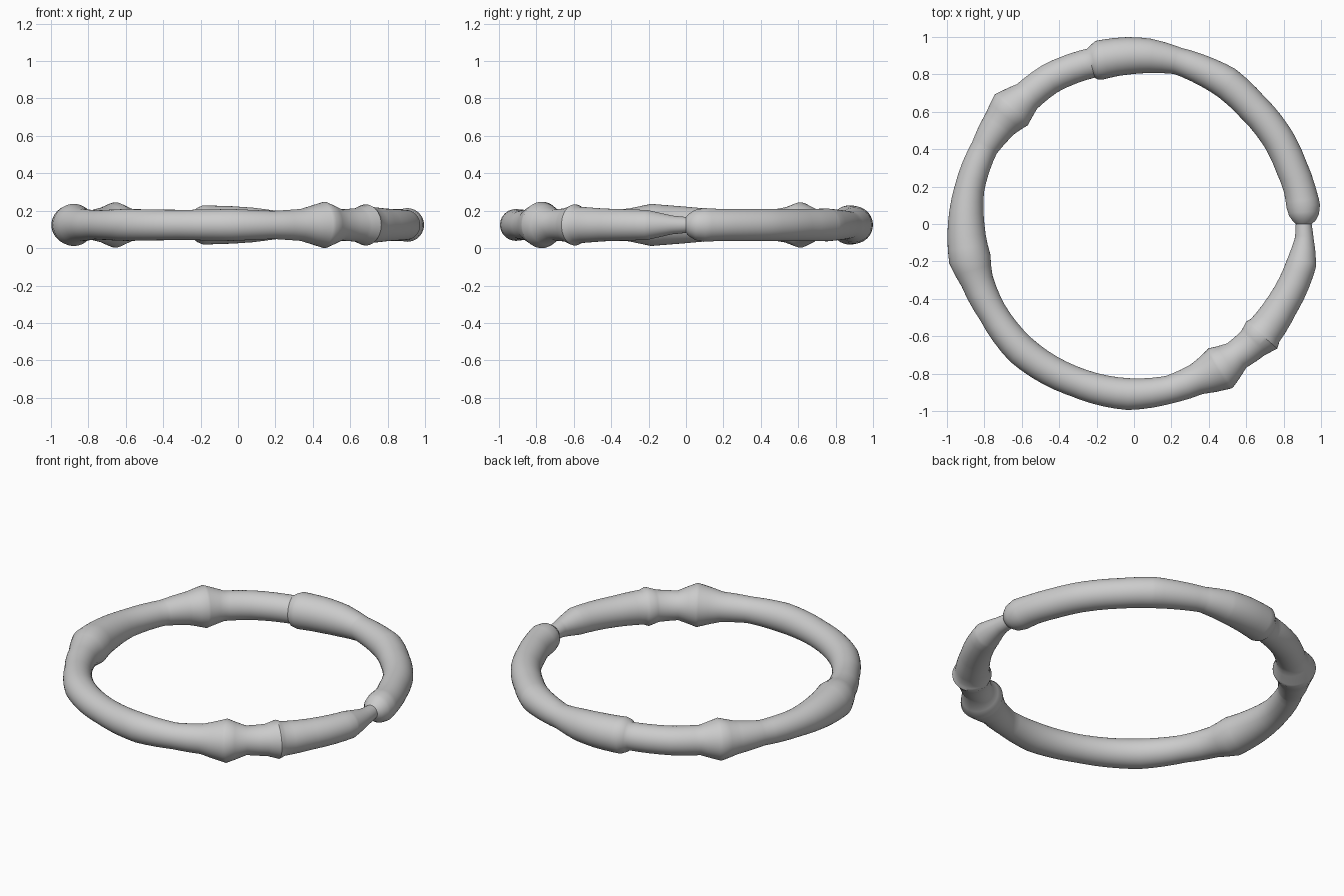
import bpy
import bmesh
from math import sin, cos, radians, tau

# Remove the default object
default_cube = bpy.data.objects.get("Cube")
if default_cube:
    bpy.data.objects.remove(default_cube, do_unlink=True)

SIDES = 40
STEP_DEGREES = 4

# Hand-shaped swelling of the ring: angle, inner radius, outer radius
# (radii in hundredths), with close pairs where the surface creases
SWELLING = [
    (0, 86.5, 95), (1, 85, 97), (3, 83, 99), (6, 82, 100), (12, 82, 99),
    (20, 81, 98), (30, 81, 98), (45, 80.5, 97.5), (57, 81.5, 99),
    (66, 82, 98), (75, 83, 97.5), (85, 81, 99.5), (92, 80, 100),
    (102, 79, 100), (104, 79.5, 98), (105, 81, 97), (120, 81.5, 98),
    (130, 80.5, 97.5), (137, 77.5, 101.7), (143, 80, 99), (153, 82.5, 97),
    (168, 82, 98), (180, 80, 99.5), (192, 78.5, 101), (200, 80.5, 98),
    (212, 81.5, 97), (228, 82, 99), (250, 82, 98), (268, 82.5, 99.5),
    (282, 83, 98), (292, 81, 98), (301, 77.5, 102.3), (308, 81, 97.5),
    (315, 81, 99), (319, 79.5, 101.5), (321, 80.5, 100), (331, 81.5, 99),
    (347, 84, 100), (355, 86.3, 96.5), (360, 86.8, 94.8),
]


def swelling_at(angle):
    """Interpolate inner and outer radius at an angle in degrees."""
    for (a0, in0, out0), (a1, in1, out1) in zip(SWELLING, SWELLING[1:]):
        if a0 <= angle <= a1:
            t = (angle - a0) / (a1 - a0)
            return (in0 + (in1 - in0) * t) / 100, (out0 + (out1 - out0) * t) / 100


def make_material(name, color):
    mat = bpy.data.materials.new(name)
    mat.use_nodes = True
    mat.diffuse_color = color
    mat.node_tree.nodes["Principled BSDF"].inputs["Base Color"].default_value = color
    return mat


def build_ring(name, material):
    # Regular stations plus every shaped station, so creases stay crisp
    stations = {key[0] for key in SWELLING} | set(range(0, 360, STEP_DEGREES))
    stations = sorted(stations - {360})
    height = max(outer - inner for _, inner, outer in SWELLING) / 200

    bm = bmesh.new()
    loops = []
    for angle in stations:
        inner, outer = swelling_at(angle)
        centre, radius = (inner + outer) / 2, (outer - inner) / 2
        turn = radians(angle)
        loop = []
        for i in range(SIDES):
            around = tau * i / SIDES
            reach = centre + radius * cos(around)
            loop.append(bm.verts.new((reach * cos(turn), reach * sin(turn),
                                      height + radius * sin(around))))
        loops.append(loop)

    # Bridge neighbouring sections into a closed tube
    for loop, following in zip(loops, loops[1:] + loops[:1]):
        for i in range(SIDES):
            j = (i + 1) % SIDES
            bm.faces.new((loop[i], following[i], following[j], loop[j]))
    bmesh.ops.recalc_face_normals(bm, faces=bm.faces)

    mesh = bpy.data.meshes.new(name)
    bm.to_mesh(mesh)
    bm.free()
    mesh.materials.append(material)
    ring = bpy.data.objects.new(name, mesh)
    bpy.context.collection.objects.link(ring)
    return ring


# Uneven closed band
ring = build_ring("uneven_ring", make_material("plain grey", (0.6, 0.6, 0.6, 1)))
bpy.ops.object.select_all(action="DESELECT")
ring.select_set(True)
bpy.context.view_layer.objects.active = ring
bpy.ops.object.shade_smooth_by_angle(angle=radians(40))
